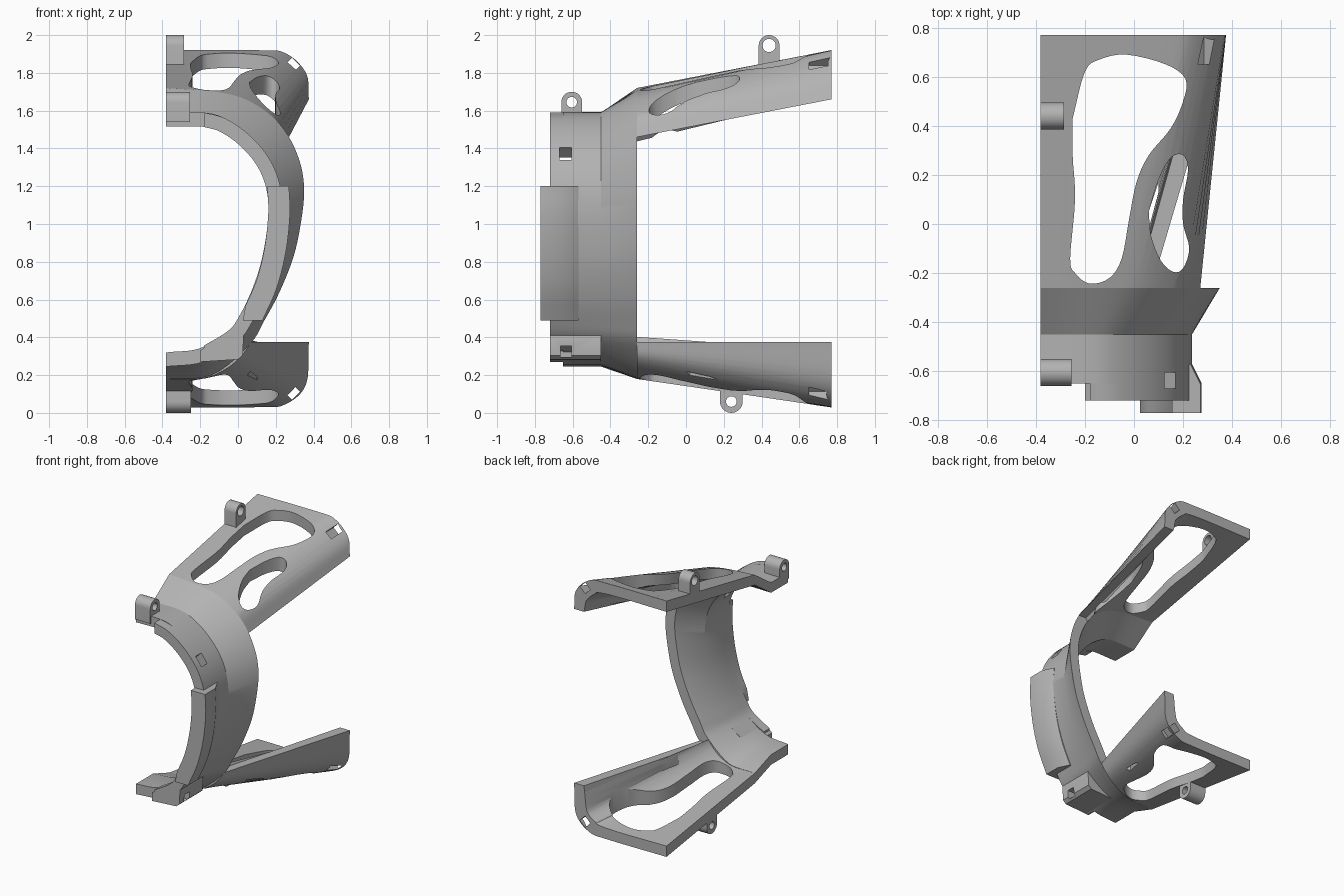
import bpy, bmesh, math
from mathutils import Vector

cube = bpy.data.objects.get("Cube")
if cube:
    bpy.data.objects.remove(cube, do_unlink=True)

grey = bpy.data.materials.new("plain_grey")
grey.use_nodes = True
colour = (0.45, 0.45, 0.45, 1)
grey.diffuse_color = colour
grey.node_tree.nodes["Principled BSDF"].inputs["Base Color"].default_value = colour


def spline(points, steps=5):
    """Smooth curve through the points; any extra value (wall) is blended too."""
    p = [Vector(q) for q in points]
    p = [2 * p[0] - p[1]] + p + [2 * p[-1] - p[-2]]
    out = []
    for a, b, c, d in zip(p, p[1:], p[2:], p[3:]):
        for k in range(steps):
            t = k / steps
            out.append(0.5 * (2 * b + (c - a) * t + (2 * a - 5 * b + 4 * c - d) * t ** 2
                              + (3 * b - a - 3 * c + d) * t ** 3))
    return out + [p[-2]]


def make(name, bm):
    bmesh.ops.recalc_face_normals(bm, faces=bm.faces[:])
    mesh = bpy.data.meshes.new(name)
    bm.to_mesh(mesh)
    bm.free()
    obj = bpy.data.objects.new(name, mesh)
    bpy.context.collection.objects.link(obj)
    mesh.materials.append(grey)
    return obj


def shell(name, sections, ends="xx"):
    """Loft walls of (x, z, thickness) curves along y; ends lie on constant x or z."""
    bm = bmesh.new()
    rows = []
    for y, pts in sections:
        curve = spline(pts)
        last = len(curve) - 1
        row = []
        for i, p in enumerate(curve):
            tan = curve[min(i + 1, last)] - curve[max(i - 1, 0)]
            n = Vector((tan[1], -tan[0])).normalized() * p[2]
            q = [p[0] + n[0], p[1] + n[1]]
            if i in (0, last):
                axis = "xz".index(ends[0 if i == 0 else 1])
                q[axis] = p[axis]
            row.append((bm.verts.new((p[0], y, p[1])), bm.verts.new((q[0], y, q[1]))))
        rows.append(row)
    for r, s in zip(rows, rows[1:]):
        for i in range(len(r) - 1):
            for k in (0, 1):
                bm.faces.new((r[i][k], r[i + 1][k], s[i + 1][k], s[i][k]))
        for i in (0, -1):
            bm.faces.new((r[i][0], r[i][1], s[i][1], s[i][0]))
    for r in (rows[0], rows[-1]):
        for a, b in zip(r, r[1:]):
            bm.faces.new((a[0], a[1], b[1], b[0]))
    return make(name, bm)


def prism(name, pts, axis, lo, hi):
    """Extrude a flat outline along x, y or z."""
    bm = bmesh.new()
    k = "xyz".index(axis)
    rings = []
    for h in (lo, hi):
        ring = []
        for p in pts:
            co = [p[0], p[1]]
            co.insert(k, h)
            ring.append(bm.verts.new(co))
        bm.faces.new(ring)
        rings.append(ring)
    for i in range(len(pts)):
        j = (i + 1) % len(pts)
        bm.faces.new((rings[0][i], rings[0][j], rings[1][j], rings[1][i]))
    return make(name, bm)


def cut(obj, *args):
    cutter = prism("cutter", *args)
    cutter.hide_render = True
    mod = obj.modifiers.new("cut", "BOOLEAN")
    mod.operation, mod.solver, mod.object = "DIFFERENCE", "EXACT", cutter
    bpy.context.view_layer.update()
    done = bpy.data.meshes.new_from_object(obj.evaluated_get(bpy.context.evaluated_depsgraph_get()))
    obj.modifiers.clear()
    obj.data = done
    bpy.data.objects.remove(cutter, do_unlink=True)


def circle(a, b, r, n=28, span=2 * math.pi, start=0.0):
    return [(a + r * math.cos(start + span * i / n), b + r * math.sin(start + span * i / n))
            for i in range(n)]


def square(a, b, r, turn=math.pi / 4):
    return circle(a, b, r * math.sqrt(2), 4, start=turn)


def closed(points):
    return [tuple(p[:2]) for p in spline(points + points[:1], 4)[:-1]]


def tab(name, y, z, r, hole, base, x1):
    side = 1 if z > base else -1
    arc = [(y + r * math.cos(math.pi * i / 16), z + side * r * math.sin(math.pi * i / 16))
           for i in range(17)]
    obj = prism(name, arc + [(y - r, base), (y + r, base)], "x", -0.38, x1)
    cut(obj, circle(y, z, hole), "x", -0.5, 0)
    return obj


def wall(points, t):
    return [(x, z, t) for x, z in points]


parts = []

# Curved collar: straight front, flared rear, projecting front lip
front = wall([(-.38, 1.59), (-.18, 1.59), (-.07, 1.56), (.05, 1.48), (.15, 1.37), (.21, 1.25),
              (.235, 1.12), (.23, .98), (.2, .8), (.15, .64), (.08, .49), (0, .38),
              (-.18, .27), (-.38, .245)], .075)
rear = wall([(-.38, 1.72), (-.12, 1.7), (.04, 1.66), (.18, 1.57), (.27, 1.46), (.33, 1.32),
             (.35, 1.18), (.335, 1.02), (.295, .83), (.22, .64), (.14, .49), (.06, .36),
             (-.14, .2), (-.38, .18)], .075)
collar = shell("collar", [(-.65, front), (-.45, front), (-.26, rear)])
lip = shell("collar_front_lip", [(-.72, front[1:-1]), (-.65, front[1:-1])])
n = Vector((.72, .69))
t = Vector((-.69, .72))
mid = Vector((.15, 1.375))
slot = [tuple(mid + n * a * .15 + t * b * .04) for a, b in ((1, 1), (-1, 1), (-1, -1), (1, -1))]
for obj in (collar, lip):
    cut(obj, slot, "y", -.67, -.605)
parts += [collar, lip]

# Thick clip flange on the front of the collar
flange = [(.27, 1.2), (.275, 1.05), (.253, .85), (.205, .66), (.13, .49)]
parts.append(shell("clip_flange", [(-.77, wall(flange, .115)), (-.65, wall(flange, .115)),
                                   (-.57, wall([(x - .04, z) for x, z in flange], .07))], "zz"))

# Lower front block with its square hole
block = prism("lower_front_block", [(-.2, .33), (-.2, .27), (0, .283), (.025, .305),
                                    (.03, .41), (0, .47)], "y", -.72, -.45)
cut(block, square(-.635, .325, .03), "x", -.08, .2)
parts.append(block)

# Upper and lower arms, lofted from the collar curve to a rounded corner
upper = shell("upper_arm", [
    (-.26, [(-.38, 1.72, .075), (-.12, 1.7, .075), (.04, 1.66, .075), (.18, 1.57, .075),
            (.27, 1.46, .075)]),
    (.77, [(-.38, 1.92, .08), (.1, 1.92, .08), (.25, 1.905, .1), (.36, 1.8, .1),
           (.375, 1.66, .08)])], "xz")
lower = shell("lower_arm", [
    (-.26, [(-.38, .18, -.075), (-.18, .185, -.075), (-.06, .235, -.075), (.02, .305, -.075),
            (.07, .375, -.075)]),
    (.77, [(-.38, .03, -.08), (.1, .03, -.08), (.25, .045, -.1), (.36, .15, -.1),
           (.375, .375, -.08)])], "xz")

# Windows through the arms and square pockets in their rear ends
large = closed([(-.25, .43), (-.2, .62), (-.14, .67), (-.03, .69), (.13, .65), (.21, .59),
                (.2, .5), (.15, .39), (.06, .28), (.01, .17), (-.02, .02), (-.05, -.14),
                (-.1, -.22), (-.18, -.243), (-.24, -.2), (-.26, -.14), (-.24, .1), (-.25, .28)])
small = closed([(.06, .05), (.1, .18), (.15, .27), (.2, .28), (.22, .22), (.2, .1), (.2, 0),
                (.225, -.1), (.2, -.18), (.16, -.195), (.11, -.15), (.07, -.05)])
cut(upper, large, "z", 1.2, 2.2)
cut(upper, small, "z", 1.2, 2.2)
cut(lower, large, "z", -.2, .6)
cut(lower, [(.05, .02), (.065, 0), (.1, .13), (.1, .17)], "z", -.2, .6)
cut(upper, square(.285, 1.838, .03, 0), "y", .65, .9)
cut(lower, square(.285, .112, .03, 0), "y", .65, .9)
parts += [upper, lower]

# Hinge tabs along the flat side
parts.append(tab("rear_upper_tab", .44, 1.945, .055, .035, 1.8, -.285))
parts.append(tab("front_upper_tab", -.605, 1.645, .055, .028, 1.54, -.255))
parts.append(tab("lower_tab", .24, .06, .06, .028, .15, -.25))

# Smooth shading with crisp edges
bpy.ops.object.select_all(action="DESELECT")
for obj in parts:
    obj.select_set(True)
bpy.context.view_layer.objects.active = parts[0]
bpy.ops.object.shade_smooth_by_angle(angle=math.radians(30))
